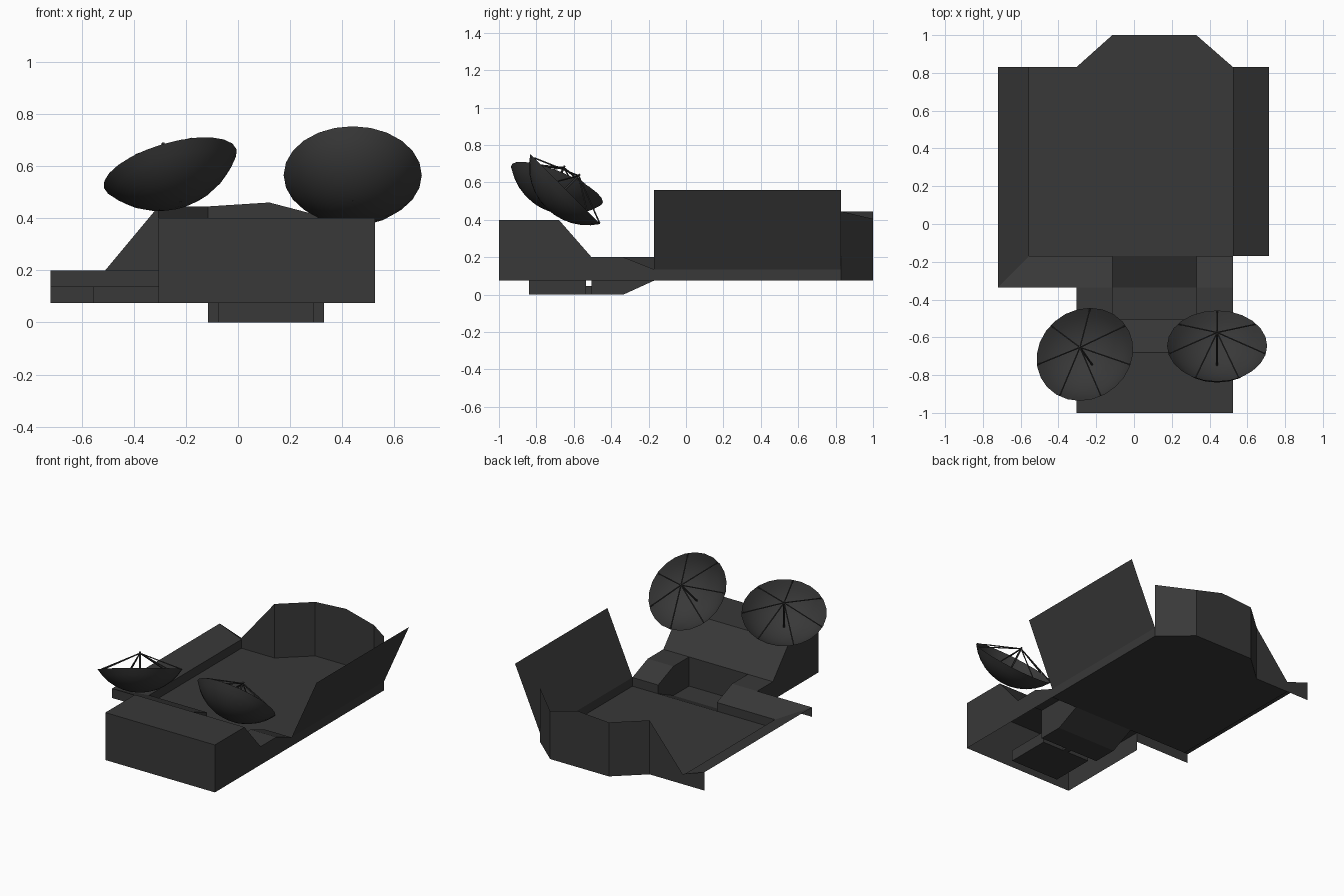
import bpy, bmesh, math
from mathutils import Vector

if "Cube" in bpy.data.objects:
    bpy.data.objects.remove(bpy.data.objects["Cube"])

dark = bpy.data.materials.new("dark_grey")
dark.diffuse_color = (0.04, 0.04, 0.04, 1)
dark.use_nodes = True
dark.node_tree.nodes["Principled BSDF"].inputs["Base Color"].default_value = dark.diffuse_color


def finish(name, bm):
    bmesh.ops.remove_doubles(bm, verts=bm.verts, dist=0.0005)
    me = bpy.data.meshes.new(name)
    bm.to_mesh(me)
    bm.free()
    me.materials.append(dark)
    ob = bpy.data.objects.new(name, me)
    bpy.context.collection.objects.link(ob)
    return ob


def panels(name, polys):
    """Thin sheet part made from a few flat polygons."""
    bm = bmesh.new()
    for p in polys:
        bm.faces.new([bm.verts.new(v) for v in p])
    return finish(name, bm)


def strip(profile, xa, xb):
    """Sweep a (y, z) profile across x as a row of quads."""
    return [[(xa, *a), (xb, *a), (xb, *b), (xa, *b)]
            for a, b in zip(profile, profile[1:])]


def side(profile, x):
    return [(x, y, z) for y, z in profile]


def box(name, x0, x1, y0, y1, z0, z1):
    bm = bmesh.new()
    bmesh.ops.create_cube(bm, size=1)
    for v in bm.verts:
        v.co = ((x0 + x1) / 2 + v.co.x * (x1 - x0),
                (y0 + y1) / 2 + v.co.y * (y1 - y0),
                (z0 + z1) / 2 + v.co.z * (z1 - z0))
    return finish(name, bm)


# Key positions
XL, XR = -0.305, 0.525            # body sides
TL, TR = -0.115, 0.33             # trough sides
FL, XO = -0.555, -0.72            # tray left edge, flap outer edge
YF, YB, YM = -0.17, 0.83, -0.335  # tray front, tray back, flap front
B, H, T = 0.075, 0.135, 0.2       # floor, hinge and flap heights

# Front body: open underneath
top = [(-1, B), (-1, 0.4), (-0.68, 0.4), (-0.505, T)]
shoulder = [(-0.505, T), (YM, T), (YF, H)]
panels("front_body",
       strip(top, XL, XR) + strip(shoulder, XL, TL) + strip(shoulder, TR, XR)
       + [side(top + [(YM, T), (YM, B)], XL),
          side(top + [(YM, T), (YF, H), (YF, B)], XR)])

# Trough with a ramp up to the tray
trough_floor = [(-0.505, T), (-0.505, 0), (YM, 0), (YF, B)]
panels("trough", strip(trough_floor, TL, TR)
       + [side(shoulder + trough_floor[:0:-1], x) for x in (TL, TR)])

# Low box under the body and its link to the trough
box("under_box", -0.075, 0.29, -0.84, -0.535, 0, B)
box("link", 0.09, 0.13, -0.535, -0.505, 0, 0.045)

# Tray floor with a bay at the rear
panels("tray_floor", [[(FL, YF, B), (XR, YF, B), (XR, YB, B), (TR, 1, B),
                       (TL, 1, B), (XL, YB, B), (FL, YB, B)]])


def curb(x0, y0, x1, y1):
    return [(x0, y0, B), (x1, y1, B), (x1, y1, H), (x0, y0, H)]


panels("tray_curb", [curb(FL, YB, FL, YF), curb(FL, YF, TL, YF),
                     curb(TR, YF, XR, YF), curb(XR, YF, XR, YB)])

# Rear wall around the bay, with its left end sheet
panels("rear_wall", [
    [(XL, YB, B), (XL, YB, 0.445), (FL, YB, H + 0.01), (XO, YB, T),
     (XO, YB, B)],
    [(XL, YB, B), (TL, 1, B), (TL, 1, 0.445), (XL, YB, 0.445)],
    [(TL, 1, B), (TR, 1, B), (TR, 1, 0.405), (0.12, 1, 0.46), (TL, 1, 0.445)],
    [(TR, 1, B), (XR, YB, B), (XR, YB, 0.445), (TR, 1, 0.405)]])

# Tall leaning panel on the right
panels("right_panel", [[(XR, YF, H), (XR, YB, H),
                        (0.715, YB, 0.56), (0.715, YF, 0.56)]])

# Low mitred flaps on the left and front
panels("left_flaps", [
    [(FL, YF, H), (FL, YB, H), (XO, YB, T), (XO, YM, T)],
    [(FL, YF, H), (XO, YM, T), (XL, YM, T), (XL, YF, H)],
    [(XO, YM, H), (XL, YM, H), (XL, YM, T), (XO, YM, T)]])


def rod(bm, a, b, r):
    d = b - a
    rot = d.to_track_quat('Z', 'Y').to_matrix().to_4x4()
    rot.translation = (a + b) / 2
    bmesh.ops.create_cone(bm, segments=6, radius1=r, radius2=r,
                          depth=d.length, cap_ends=True, matrix=rot)


def dish(name, centre, normal, radius=0.265, depth=0.145, segs=24, rings=6):
    centre, n = Vector(centre), Vector(normal).normalized()
    u = Vector((0, 1, 0))
    u = (u - n * u.dot(n)).normalized()
    w = n.cross(u)

    def at(r, a, h):
        return centre + (u * math.cos(a) + w * math.sin(a)) * r + n * h

    # Bowl: a spherical cap swept around its axis
    R = (radius ** 2 + depth ** 2) / (2 * depth)
    half = math.asin(radius / R)
    bm = bmesh.new()
    arc = [bm.verts.new(at(R * math.sin(half * i / rings), 0,
                           R - depth - R * math.cos(half * i / rings)))
           for i in range(rings + 1)]
    edges = [bm.edges.new(p) for p in zip(arc, arc[1:])]
    bmesh.ops.spin(bm, geom=arc + edges, cent=centre, axis=n,
                   angle=math.tau, steps=segs)
    bmesh.ops.remove_doubles(bm, verts=bm.verts, dist=0.0005)
    for f in bm.faces:
        f.smooth = True
    finish(name + "_bowl", bm)

    # Feed: seven struts and a central mast
    bm = bmesh.new()
    apex = at(0, 0, 0.1)
    for i in range(7):
        rod(bm, at(radius * 0.98, math.tau * i / 7, 0), apex, 0.004)
    rod(bm, at(0, 0, -depth), at(0, 0, 0.11), 0.006)
    finish(name + "_feed", bm)


# Two dishes above the front body
dish("left_dish", (-0.26, -0.69, 0.59), (-0.26, 0.37, 0.89))
dish("right_dish", (0.44, -0.645, 0.565), (0, 0.71, 0.71))
